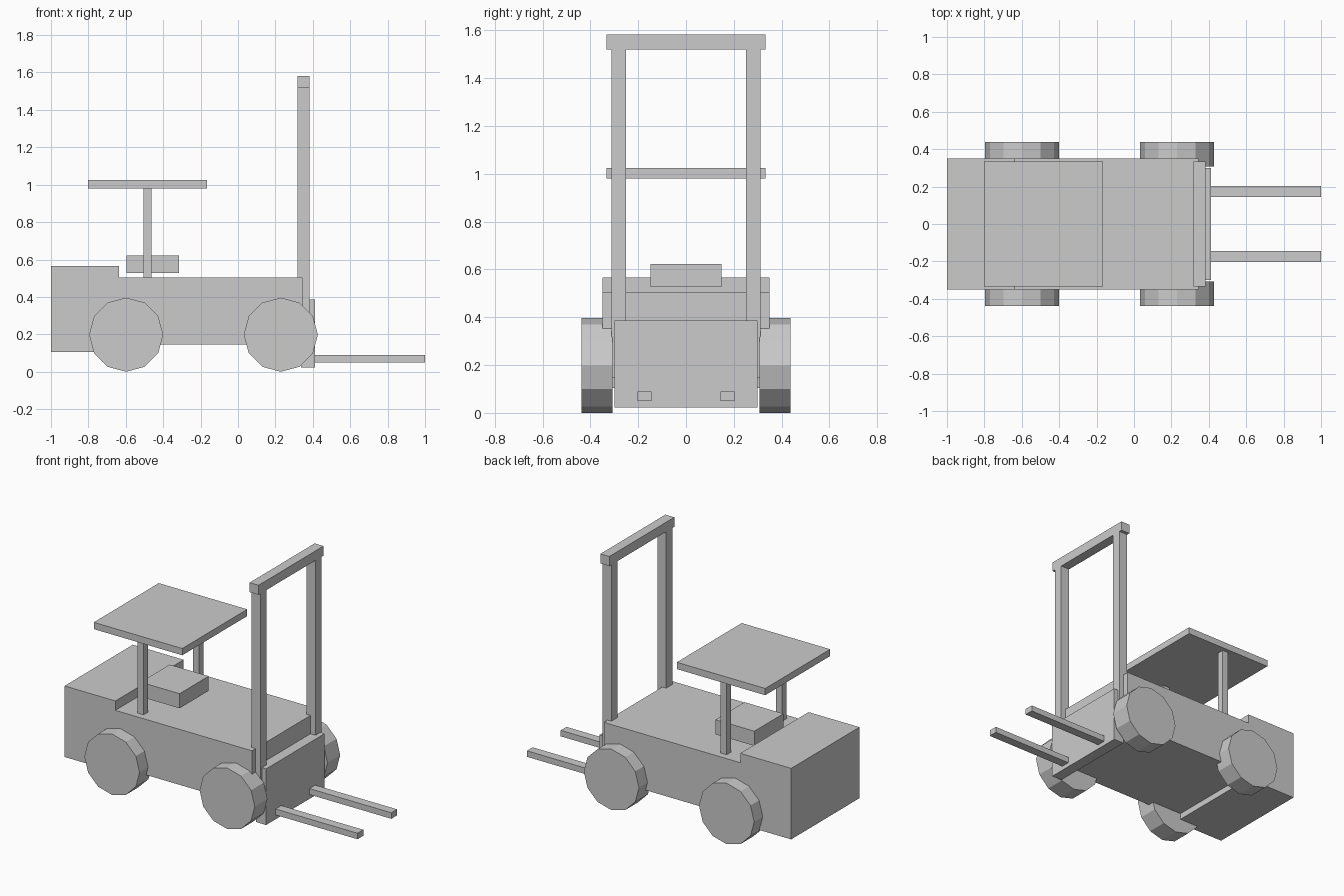
import bpy, bmesh, math
from mathutils import Matrix

if "Cube" in bpy.data.objects:
    bpy.data.objects.remove(bpy.data.objects["Cube"])


def finish(name, bm):
    bmesh.ops.recalc_face_normals(bm, faces=bm.faces)
    me = bpy.data.meshes.new(name)
    bm.to_mesh(me)
    bm.free()
    ob = bpy.data.objects.new(name, me)
    bpy.context.collection.objects.link(ob)
    return ob


def box(name, x, y, z):
    """Box from (min, max) ranges on each axis."""
    bm = bmesh.new()
    size = [b - a for a, b in (x, y, z)]
    mid = [(a + b) / 2 for a, b in (x, y, z)]
    bmesh.ops.create_cube(bm, size=1, matrix=Matrix.Translation(mid) @ Matrix.Diagonal((*size, 1)))
    return finish(name, bm)


def box_pair(name, x, y, z):
    """Box and its mirror image across y = 0."""
    box(name + "_left", x, y, z)
    box(name + "_right", x, (-y[1], -y[0]), z)


def wheel(name, x, y, r=0.198, width=0.13):
    bm = bmesh.new()
    m = Matrix.Translation((x, y, r)) @ Matrix.Rotation(math.pi / 2, 4, 'X')
    bmesh.ops.create_cone(bm, cap_ends=True, segments=12, radius1=r, radius2=r, depth=width, matrix=m)
    return finish(name, bm)


# Chassis with raised rear counterweight: side profile extruded across y
profile = [(-1, 0.105), (-0.635, 0.105), (-0.635, 0.145), (0.345, 0.145),
           (0.345, 0.505), (-0.635, 0.505), (-0.635, 0.566), (-1, 0.566)]
bm = bmesh.new()
face = bm.faces.new([bm.verts.new((x, -0.35, z)) for x, z in profile])
ext = bmesh.ops.extrude_face_region(bm, geom=[face], use_keep_orig=True)
bmesh.ops.translate(bm, vec=(0, 0.70, 0),
                    verts=[g for g in ext["geom"] if isinstance(g, bmesh.types.BMVert)])
finish("chassis", bm)

# Wheels
for x, end in ((-0.598, "rear"), (0.229, "front")):
    for s, side in ((1, "left"), (-1, "right")):
        wheel(f"{end}_wheel_{side}", x, s * 0.373)

# Seat and overhead canopy
box("seat", (-0.595, -0.315), (-0.149, 0.149), (0.527, 0.622))
box("canopy", (-0.802, -0.167), (-0.333, 0.333), (0.981, 1.025))
box_pair("canopy_post", (-0.506, -0.463), (0.262, 0.306), (0.505, 0.981))

# Mast
box_pair("mast_rail", (0.317, 0.381), (0.25, 0.312), (0.145, 1.52))
box("mast_crossbar", (0.317, 0.381), (-0.333, 0.333), (1.52, 1.582))

# Fork carriage and forks
box("carriage_plate", (0.338, 0.412), (-0.30, 0.30), (0.022, 0.386))
box_pair("fork", (0.41, 1.0), (0.144, 0.203), (0.05, 0.089))
